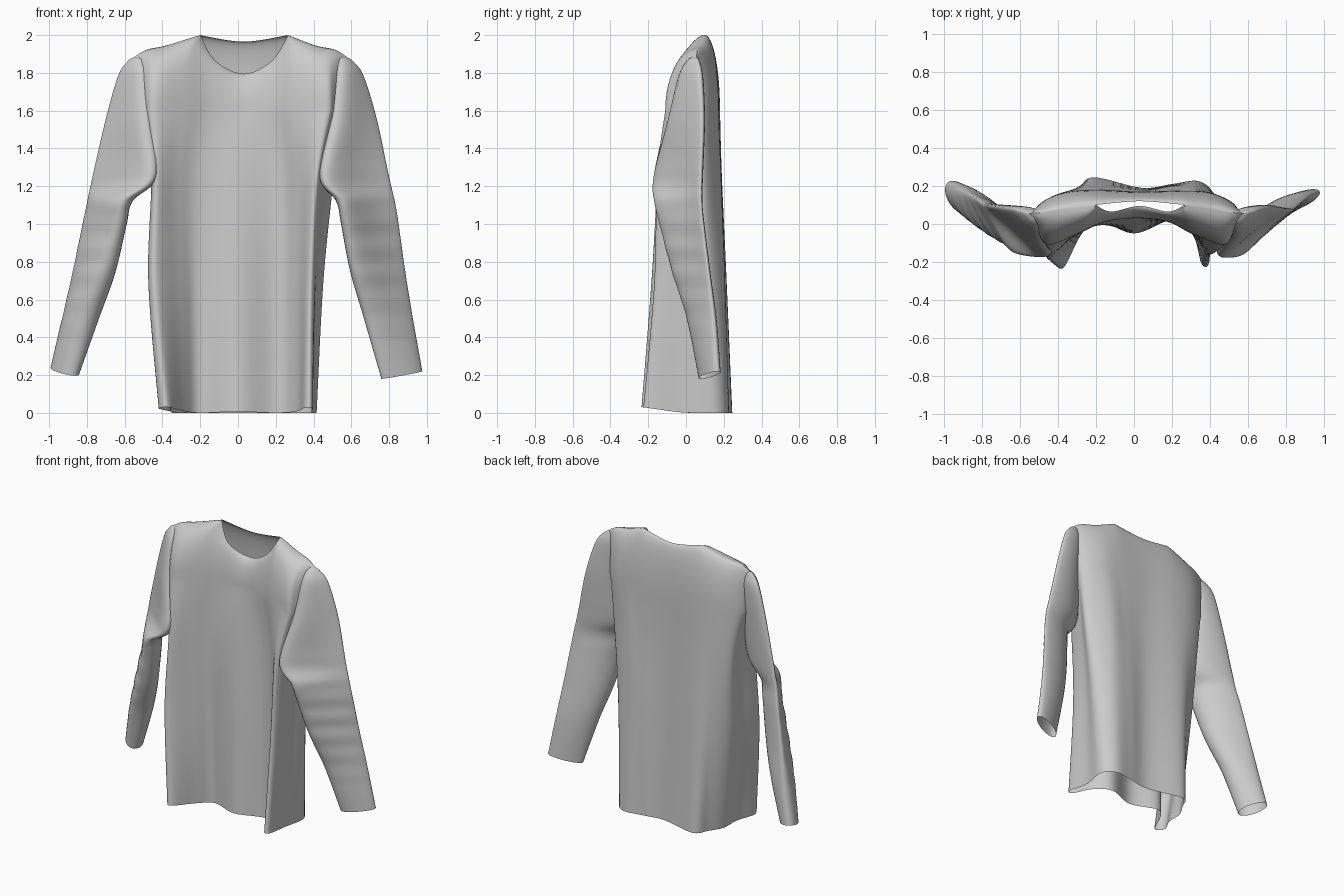
import bpy
from math import sin, cos, pi
from mathutils import Vector

cube = bpy.data.objects.get("Cube")
if cube:
    bpy.data.objects.remove(cube)

fabric = bpy.data.materials.new("light_grey_fabric")
fabric.use_nodes = True
GREY = (0.6, 0.6, 0.6, 1)
fabric.diffuse_color = GREY
fabric.node_tree.nodes["Principled BSDF"].inputs["Base Color"].default_value = GREY


def spline(points, steps):
    """Smooth open curve through the points."""
    pts = [Vector(p) for p in points]
    pts = [pts[0]] + pts + [pts[-1]]
    out = []
    for a, b, c, d in zip(pts, pts[1:], pts[2:], pts[3:]):
        for k in range(steps):
            t = k / steps
            out.append(b + (c - a) * (t / 2)
                       + (2 * a - 5 * b + 4 * c - d) * (t * t / 2)
                       + (3 * b - a - 3 * c + d) * (t ** 3 / 2))
    return out + [pts[-1]]


def closed_spline(points, steps):
    """Smooth closed ring through the points."""
    n = len(points)
    wrapped = [points[-1]] + list(points) + [points[0], points[1]]
    return spline(wrapped, steps)[steps:steps * (n + 1)]


def smooth_rows(rows, steps):
    columns = [spline(col, steps) for col in zip(*rows)]
    return list(zip(*columns))


def loft(name, rows):
    """Open tube skinned over rings of equal length."""
    n = len(rows[0])
    verts = [tuple(p) for row in rows for p in row]
    faces = [(r * n + i, r * n + (i + 1) % n, (r + 1) * n + (i + 1) % n, (r + 1) * n + i)
             for r in range(len(rows) - 1) for i in range(n)]
    mesh = bpy.data.meshes.new(name)
    mesh.from_pydata(verts, [], faces)
    mesh.materials.append(fabric)
    obj = bpy.data.objects.new(name, mesh)
    bpy.context.collection.objects.link(obj)
    bpy.ops.object.select_all(action="DESELECT")
    obj.select_set(True)
    bpy.context.view_layer.objects.active = obj
    bpy.ops.object.shade_smooth_by_angle(angle=1.2)


STEPS = 6

# Body rings: front centre, left fold, left side, back, right side, right fold
hem = [(0, -.05), (.2, .02), (.31, -.06), (.355, -.21), (.395, -.2), (.39, -.02), (.415, .15),
       (.34, .225), (.2, .21), (.04, .19), (-.22, .245), (-.29, .16), (-.345, .06), (-.36, -.06),
       (-.42, -.18), (-.37, -.23), (-.28, -.06), (-.19, .02)]
waist = [(0, -.03), (.2, .02), (.31, -.05), (.37, -.16), (.405, -.14), (.42, 0), (.45, .12),
         (.35, .2), (.2, .2), (.04, .18), (-.22, .215), (-.33, .17), (-.41, .1), (-.44, 0),
         (-.475, -.13), (-.43, -.18), (-.3, -.06), (-.2, 0)]
chest = [(0, 0), (.2, .02), (.31, -.05), (.4, -.15), (.44, -.12), (.48, .02), (.5, .1),
         (.36, .18), (.22, .18), (.03, .17), (-.22, .19), (-.36, .17), (-.45, .12), (-.45, .02),
         (-.46, -.09), (-.43, -.15), (-.32, -.07), (-.2, -.01)]
yoke = [(.02, .03), (.18, .01), (.3, -.05), (.46, -.11), (.51, -.07), (.55, .04), (.52, .11),
        (.4, .165), (.25, .175), (.03, .17), (-.2, .18), (-.37, .165), (-.49, .11), (-.53, .04),
        (-.5, -.06), (-.44, -.11), (-.29, -.05), (-.15, .01)]
levels = [(hem, 0), (waist, .7), (chest, 1.25), (yoke, 1.6)]
rings = [closed_spline([(x, y, z + (max(0, -y) * .13 if z == 0 else 0)) for x, y in ring], STEPS)
         for ring, z in levels]
body_rows = smooth_rows(rings, 10)

# Neckline and shoulder ridges close the top of the body
left_ridge = spline([(.265, .1, 2), (.41, .08, 1.945), (.52, .06, 1.92), (.6, .055, 1.865)], STEPS)
right_ridge = spline([(-.2, .1, 2), (-.38, .08, 1.945), (-.49, .06, 1.92),
                      (-.575, .055, 1.865)], STEPS)
front_neck = spline([right_ridge[0], (-.12, .065, 1.865), (.03, .095, 1.795),
                     (.18, .065, 1.865), left_ridge[0]], STEPS)
back_neck = spline([left_ridge[0], (.03, .12, 1.965), right_ridge[0]], STEPS)
half = 2 * STEPS
top = (front_neck[half:-1] + left_ridge[:-1] + left_ridge[:0:-1] + back_neck[:-1]
       + right_ridge[:-1] + right_ridge[:0:-1] + front_neck[:half])
base = body_rows[-1]
ARCH = 12
for k in range(1, ARCH + 1):
    a = k / ARCH * pi / 2
    row = []
    for p, q in zip(base, top):
        point = p.lerp(q, 1 - cos(a))
        point.z = p.z + (q.z - p.z) * sin(a)
        row.append(point)
    body_rows.append(row)
loft("shirt_body", body_rows)


def sleeve(name, stations, cuff_tilt):
    """Flattened tube; stations give height, inner edge, outer edge, half thickness and bend."""
    rows = []
    path = smooth_rows([[(z, w, bend), (*inner, 0), (*outer, 0)]
                        for z, inner, outer, w, bend in stations], 12)
    for (z, w, bend), inner, outer in path:
        mid, axis = (inner + outer) / 2, (outer - inner) / 2
        normal = Vector((axis.y, -axis.x, 0)).normalized()
        if outer.x < 0:
            normal = -normal
        # Soft creases, strongest at the elbow, and a fuller inner edge
        crease = .003 * sin(z * 45) * max(0, 1 - abs(z - .85) / .6)
        fullness = .4 * min(1, max(0, (z - .2) / .5))
        tilt = cuff_tilt * max(0, 1 - (z - .2) / .3)
        row = []
        for i in range(32):
            a = 2 * pi * i / 32
            side = w * sin(a) * (1 - fullness * cos(a)) + crease * max(0, sin(a))
            p = mid + axis * cos(a) + normal * (side - bend * sin(a) ** 2)
            p.z = z + tilt * cos(a)
            row.append(p)
        rows.append(row)
    loft(name, rows)


# Sleeves, from cuff to shoulder
sleeve("left_sleeve", [
    (.2, (.76, .08), (.975, .17), .04, 0), (.5, (.67, .02), (.925, .15), .05, .01),
    (.75, (.6, -.06), (.885, .12), .055, .025), (1, (.555, -.13), (.85, .09), .055, .04),
    (1.12, (.53, -.16), (.83, .08), .055, .045), (1.25, (.44, -.16), (.8, .08), .06, .045),
    (1.55, (.49, -.08), (.735, .09), .06, .025), (1.78, (.51, -.02), (.665, .08), .05, .01),
    (1.86, (.52, .02), (.61, .065), .03, 0), (1.885, (.54, .04), (.57, .055), .01, 0)], .02)
sleeve("right_sleeve", [
    (.22, (-.86, .06), (-.975, .22), .06, 0), (.5, (-.76, .01), (-.92, .19), .075, 0),
    (.75, (-.67, -.06), (-.87, .16), .07, .005), (1, (-.61, -.12), (-.82, .13), .06, .02),
    (1.12, (-.58, -.15), (-.795, .11), .06, .025), (1.25, (-.44, -.16), (-.77, .1), .06, .035),
    (1.55, (-.46, -.09), (-.7, .09), .06, .025), (1.78, (-.47, -.02), (-.635, .08), .05, .01),
    (1.86, (-.49, .02), (-.585, .065), .03, 0), (1.885, (-.51, .04), (-.55, .055), .01, 0)], .025)
